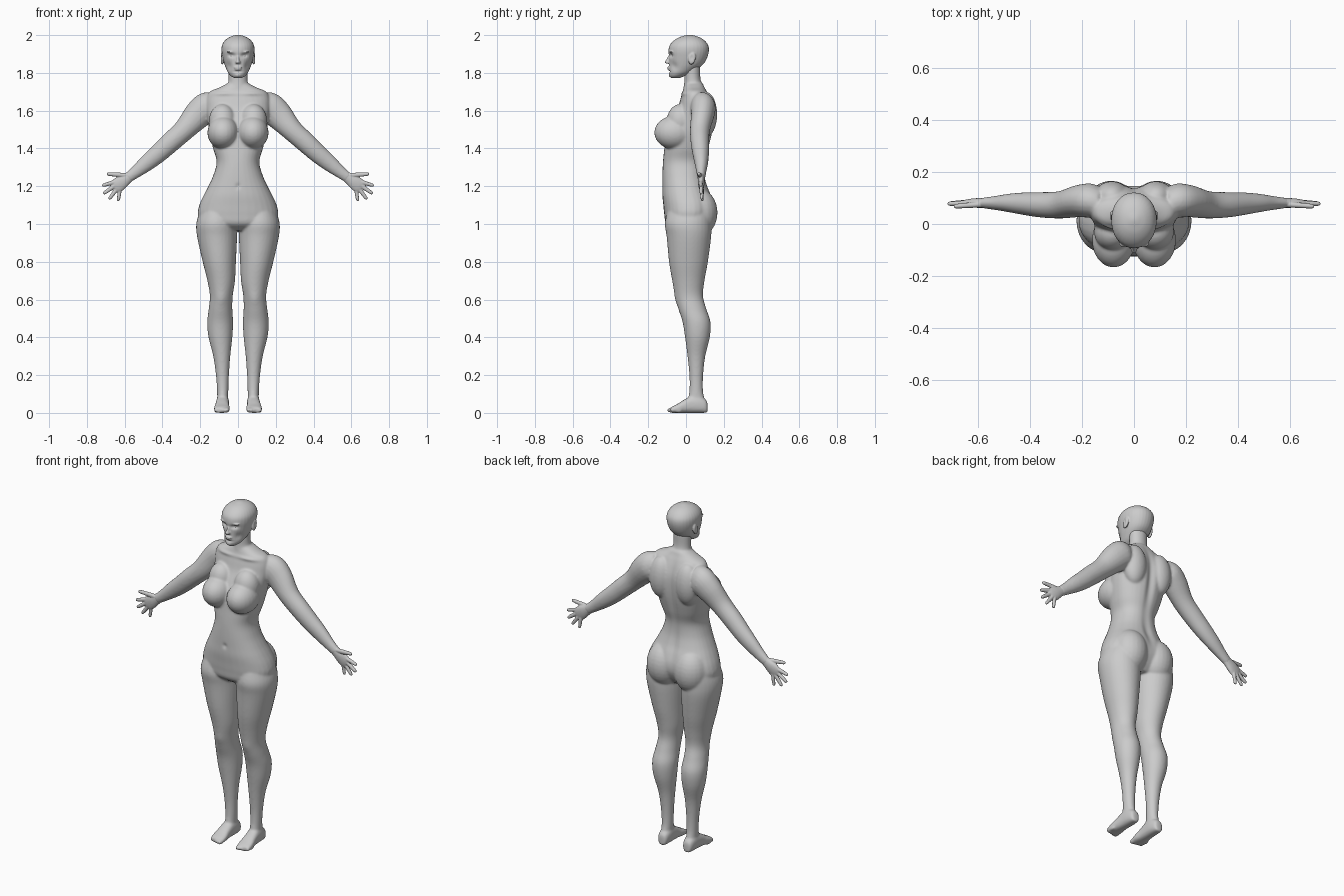
import bpy, bmesh, math
from mathutils import Vector, Matrix


def spline(rows, steps=5):
    # Catmull-Rom interpolation of rows of numbers
    out = []
    for i in range(len(rows) - 1):
        a, b = rows[max(i - 1, 0)], rows[i]
        c, d = rows[i + 1], rows[min(i + 2, len(rows) - 1)]
        for s in range(steps):
            t = s / steps
            out.append([0.5 * (2*q + (r - p)*t + (2*p - 5*q + 4*r - s_)*t*t + (3*q - p - 3*r + s_)*t**3)
                        for p, q, r, s_ in zip(a, b, c, d)])
    return out + [list(rows[-1])]


def loft(bm, rings, power=2.0, n=32):
    # rings: (centre, half axis u, half axis v)
    loops = []
    for c, u, v in rings:
        loop = []
        for k in range(n):
            a = 2 * math.pi * k / n
            ca, sa = math.cos(a), math.sin(a)
            p = c + u * math.copysign(abs(ca)**(2/power), ca) + v * math.copysign(abs(sa)**(2/power), sa)
            loop.append(bm.verts.new(p))
        loops.append(loop)
    for A, B in zip(loops, loops[1:]):
        for k in range(n):
            bm.faces.new((A[k], A[(k+1) % n], B[(k+1) % n], B[k]))
    bm.faces.new(loops[0][::-1])
    bm.faces.new(loops[-1])


def column(bm, rows, side=1, power=2.0):
    # rows: z, x min, x max, y front, y back
    loft(bm, [(Vector((side*(a+b)/2, (f+k)/2, z)), Vector(((b-a)/2, 0, 0)), Vector((0, (k-f)/2, 0)))
              for z, a, b, f, k in spline(rows)], power)


def limb(bm, rows, side=1):
    # rows: x, y, z, in-plane radius, y radius; path lies mostly in the xz plane
    rows = spline(rows)
    rings = []
    for i, (x, y, z, r, ry) in enumerate(rows):
        p, q = rows[max(i-1, 0)], rows[min(i+1, len(rows)-1)]
        t = Vector((side*(q[0]-p[0]), 0, q[2]-p[2])).normalized()
        rings.append((Vector((side*x, y, z)), Vector((-t.z, 0, t.x)) * r, Vector((0, ry, 0))))
    loft(bm, rings, n=20)


def blob(bm, c, r, rot=0, axis='Y'):
    m = Matrix.Translation(c) @ Matrix.Rotation(rot, 4, axis) @ Matrix.Diagonal((*r, 1))
    bmesh.ops.create_uvsphere(bm, u_segments=24, v_segments=16, radius=1, matrix=m)


def fuse(name, bm, voxel, smooth, pushes=()):
    # weld overlapping volumes into one skin, relax it, then sculpt with soft pushes
    bmesh.ops.recalc_face_normals(bm, faces=bm.faces)
    me = bpy.data.meshes.new(name)
    bm.to_mesh(me)
    bm.free()
    ob = bpy.data.objects.new(name, me)
    bpy.context.collection.objects.link(ob)
    m = ob.modifiers.new("weld", 'REMESH')
    m.mode, m.voxel_size = 'VOXEL', voxel
    m = ob.modifiers.new("relax", 'SMOOTH')
    m.factor, m.iterations = 0.5, smooth
    dg = bpy.context.evaluated_depsgraph_get()
    new = bpy.data.meshes.new_from_object(ob.evaluated_get(dg))
    ob.modifiers.clear()
    ob.data = new
    for v in new.vertices:
        for c, r, d in pushes:
            e = sum(((a - b) / s)**2 for a, b, s in zip(v.co, c, r))
            if e < 6:
                v.co += Vector(d) * math.exp(-e)
    for p in new.polygons:
        p.use_smooth = True
    return ob


# body: torso and neck
bm = bmesh.new()
torso = [(.965, .10, -.06, .09), (1.0, .19, -.105, .12), (1.05, .213, -.115, .145), (1.1, .205, -.12, .148),
         (1.15, .183, -.125, .135), (1.2, .157, -.125, .115), (1.26, .13, -.125, .1), (1.33, .113, -.122, .1),
         (1.4, .132, -.115, .12), (1.48, .15, -.105, .14), (1.55, .16, -.075, .148), (1.61, .17, -.045, .145),
         (1.66, .168, -.03, .13), (1.7, .15, -.018, .112), (1.722, .10, -.012, .1), (1.745, .055, -.005, .09)]
column(bm, [(z, -w, w, f, k) for z, w, f, k in torso], power=2.25)
column(bm, [(1.68, -.07, .07, -.02, .1), (1.73, -.056, .056, -.012, .09), (1.77, -.05, .05, -.008, .077),
            (1.84, -.052, .052, -.01, .076)])

leg = [(1.06, .015, .205, -.1, .135), (1.0, .006, .221, -.112, .135), (.93, .005, .216, -.102, .133),
       (.8, .011, .187, -.09, .116), (.7, .016, .162, -.073, .098), (.62, .028, .149, -.058, .09),
       (.55, .03, .155, -.04, .108), (.48, .026, .163, -.018, .13), (.4, .03, .156, -.005, .126),
       (.3, .041, .131, .008, .102), (.2, .048, .117, .018, .091), (.12, .051, .111, .018, .09),
       (.06, .053, .11, .01, .1), (.015, .056, .108, .02, .1)]
# arm from inside the chest to the wrist
arm = [(.12, .08, 1.635, .065, .055), (.165, .09, 1.618, .08, .066), (.215, .088, 1.575, .075, .062),
       (.285, .074, 1.498, .058, .053), (.36, .074, 1.43, .054, .049), (.42, .078, 1.375, .05, .044),
       (.48, .081, 1.325, .044, .036), (.535, .081, 1.28, .034, .027), (.585, .081, 1.243, .027, .02)]
# foot, heel to toe: y, x centre, half width, top
foot = [(.114, .081, .015, .05), (.105, .081, .027, .07), (.07, .081, .034, .09), (.03, .082, .035, .09),
        (-.01, .084, .037, .07), (-.045, .085, .042, .048), (-.072, .086, .041, .034), (-.082, .086, .036, .026)]
for s in (-1, 1):
    column(bm, leg, s)
    limb(bm, arm, s)
    loft(bm, [(Vector((s*x, y, h/2)), Vector((w, 0, 0)), Vector((0, 0, h/2)))
              for y, x, w, h in spline(foot)], 2.5)
    for i in range(5):
        blob(bm, (s*(.056 + .0155*i), -.08 + .004*i*i*.6, .014), (.0105 - .0007*i, .02, .014))
    # breast, upper slope, buttock
    blob(bm, (s*.079, -.062, 1.484), (.083, .106, .088))
    blob(bm, (s*.082, -.03, 1.545), (.072, .072, .09))
    blob(bm, (s*.088, .07, 1.06), (.098, .097, .125))
    # shoulder blade
    blob(bm, (s*.085, .105, 1.58), (.07, .06, .12))
body_push = [((0, .16, 1.48), (.022, .06, .24), (0, -.014, 0)), ((0, .13, 1.2), (.025, .05, .1), (0, -.008, 0)),
             ((0, -.125, 1.2), (.012, .03, .014), (0, .006, 0))]
for s in (-1, 1):
    body_push += [((s*.08, -.02, 1.69), (.06, .04, .01), (0, -.007, .002)),
                  ((s*.088, -.06, .6), (.03, .03, .035), (0, -.004, 0))]
fuse("body", bm, .0058, 9, body_push)

# hands: palm, four fingers and thumb
fingers = [((.655, .08, 1.222), (.719, .078, 1.203)), ((.648, .081, 1.206), (.713, .08, 1.16)),
           ((.638, .083, 1.19), (.683, .083, 1.131)), ((.626, .085, 1.176), (.634, .086, 1.122)),
           ((.597, .075, 1.258), (.695, .068, 1.265))]
for s in (-1, 1):
    bm = bmesh.new()
    limb(bm, [(.555, .081, 1.265, .027, .02), (.585, .081, 1.243, .029, .019), (.615, .081, 1.222, .037, .018),
              (.64, .081, 1.203, .038, .014), (.655, .081, 1.192, .03, .009)], s)
    for i, (a, b) in enumerate(fingers):
        r = (.0105, .0108, .0104, .0096, .0115)[i]
        a, b = Vector(a), Vector(b)
        d = (b - a).normalized()
        rows = [(*(a - d*.02), r, r), (*a, r*1.05, r), (*a.lerp(b, .5), r, r*.9),
                (*a.lerp(b, .9), r*.8, r*.75), (*b, r*.35, r*.35)]
        limb(bm, rows, s)
    fuse("hand", bm, .0032, 3)

# head: skull and jaw, nose, lips, ears
bm = bmesh.new()
head = [(1.772, .018, -.078, -.035), (1.782, .036, -.086, -.01), (1.8, .052, -.09, .03), (1.825, .064, -.09, .066),
        (1.85, .073, -.09, .095), (1.88, .081, -.091, .112), (1.915, .087, -.093, .121), (1.945, .085, -.087, .118),
        (1.97, .071, -.066, .1), (1.988, .048, -.037, .073), (1.998, .022, -.005, .042), (2.0015, .006, .012, .024)]
column(bm, [(z, -w, w, f, k) for z, w, f, k in head], power=2.1)
column(bm, [(1.888, -.008, .008, -.096, -.06), (1.87, -.009, .009, -.105, -.06), (1.857, -.014, .014, -.114, -.06),
            (1.849, -.012, .012, -.105, -.06)])
blob(bm, (0, -.09, 1.829), (.021, .009, .0055))
blob(bm, (0, -.089, 1.819), (.018, .009, .006))
blob(bm, (0, -.078, 1.79), (.02, .014, .014))
for s in (-1, 1):
    blob(bm, (s*.084, .032, 1.876), (.009, .019, .033), math.radians(-12), 'X')
    blob(bm, (s*.034, -.076, 1.91), (.026, .014, .006), s*math.radians(-5))
face_push = [((0, -.09, 1.807), (.025, .03, .006), (0, .005, 0))]
for s in (-1, 1):
    face_push += [((s*.032, -.08, 1.893), (.019, .03, .011), (0, .012, 0)),
                  ((s*.05, -.065, 1.835), (.018, .03, .022), (-s*.005, .004, 0)),
                  ((s*.092, .03, 1.88), (.008, .009, .016), (-s*.005, 0, 0))]
fuse("head", bm, .0036, 4, face_push)

# eyes
for s in (-1, 1):
    bpy.ops.mesh.primitive_uv_sphere_add(segments=20, ring_count=12, radius=.0135, location=(s*.032, -.06, 1.893))
    bpy.context.object.name = "eye"
    bpy.ops.object.shade_smooth()
